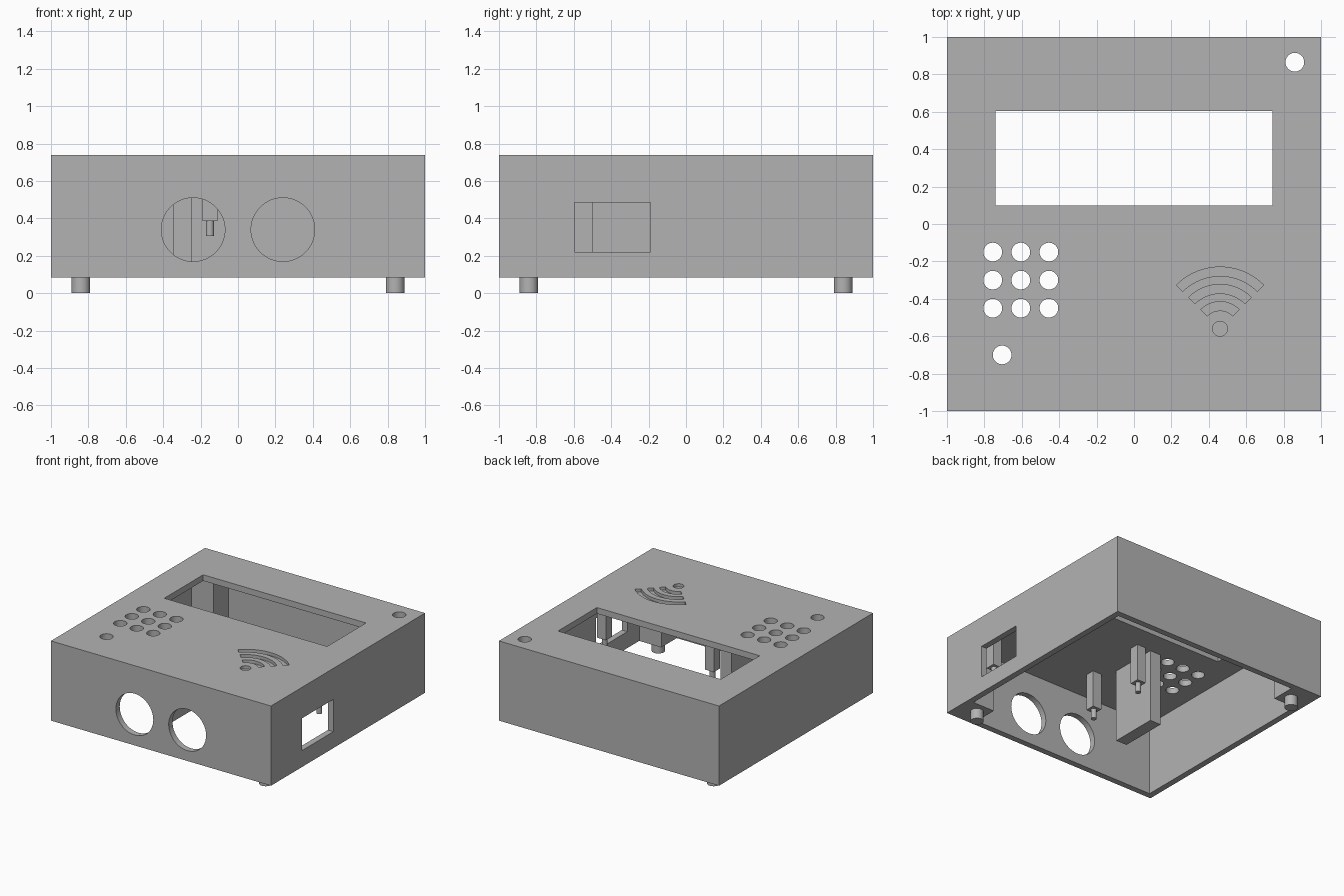
import bpy, bmesh, math
from mathutils import Matrix

if "Cube" in bpy.data.objects:
    bpy.data.objects.remove(bpy.data.objects["Cube"])

BASE, TOP, WALL = 0.085, 0.74, 0.05
CEILING = TOP - WALL

grey = bpy.data.materials.new("matte_grey")
grey.use_nodes = True
colour = (0.45, 0.45, 0.45, 1)
grey.diffuse_color = colour
grey.node_tree.nodes["Principled BSDF"].inputs["Base Color"].default_value = colour


def box(bm, x, y, z):
    """Box from three (low, high) ranges."""
    verts = bmesh.ops.create_cube(bm, size=1)["verts"]
    for v in verts:
        for i, (low, high) in enumerate((x, y, z)):
            v.co[i] = low if v.co[i] < 0 else high


def cylinder(bm, centre, radius, length, axis="Z", segments=48):
    turn = Matrix.Rotation(math.pi / 2, 4, "X") if axis == "Y" else Matrix()
    bmesh.ops.create_cone(bm, cap_ends=True, segments=segments, radius1=radius,
                          radius2=radius, depth=length,
                          matrix=Matrix.Translation(centre) @ turn)


def arc(bm, cx, cy, inner, outer, low, high, steps=20):
    """Quarter-ring band opening upward, extruded from low to high."""
    angles = [math.pi / 4 + math.pi / 2 * i / steps for i in range(steps + 1)]
    outline = [(outer, a) for a in angles] + [(inner, a) for a in reversed(angles)]
    verts = [bm.verts.new((cx + r * math.cos(a), cy + r * math.sin(a), low))
             for r, a in outline]
    face = bm.faces.new(verts)
    new = bmesh.ops.extrude_face_region(bm, geom=[face])["geom"]
    bmesh.ops.translate(bm, vec=(0, 0, high - low),
                        verts=[g for g in new if isinstance(g, bmesh.types.BMVert)])


def finish(bm, name):
    bmesh.ops.recalc_face_normals(bm, faces=bm.faces)
    mesh = bpy.data.meshes.new(name)
    bm.to_mesh(mesh)
    bm.free()
    mesh.materials.append(grey)
    obj = bpy.data.objects.new(name, mesh)
    bpy.context.collection.objects.link(obj)
    return obj


def smooth(obj):
    bpy.ops.object.select_all(action="DESELECT")
    obj.select_set(True)
    bpy.context.view_layer.objects.active = obj
    bpy.ops.object.shade_smooth_by_angle(angle=math.radians(30))


# Case: hollow box, open underneath
bm = bmesh.new()
box(bm, (-1, 1), (-1, 1), (BASE, TOP))
case = finish(bm, "case")

bm = bmesh.new()
inside = 1 - WALL
box(bm, (-inside, inside), (-inside, inside), (BASE - 0.1, CEILING))
cavity = finish(bm, "cavity_cutter")

# Openings in the lid and walls
bm = bmesh.new()
box(bm, (-0.74, 0.74), (0.1, 0.605), (CEILING - 0.05, TOP + 0.05))
box(bm, (0.9, 1.1), (-0.595, -0.19), (0.22, 0.485))
for x in (-0.24, 0.24):
    cylinder(bm, (x, -1, 0.34), 0.17, 0.2, "Y", 64)
round_holes = [(-0.755 + 0.15 * i, -0.15 - 0.15 * j) for i in range(3) for j in range(3)]
for x, y in round_holes + [(-0.705, -0.7), (0.86, 0.865)]:
    cylinder(bm, (x, y, TOP), 0.05, 0.2)

# Engraved signal symbol
depth = 0.025
cylinder(bm, (0.46, -0.56, TOP), 0.04, 2 * depth, segments=32)
for outer in (0.145, 0.237, 0.33):
    arc(bm, 0.46, -0.56, outer - 0.048, outer, TOP - depth, TOP + depth)
openings = finish(bm, "openings_cutter")

for cutter in (cavity, openings):
    cutter.hide_render = True
    mod = case.modifiers.new(cutter.name, "BOOLEAN")
    mod.operation, mod.solver, mod.object = "DIFFERENCE", "EXACT", cutter
    bpy.context.view_layer.objects.active = case
    bpy.ops.object.modifier_apply(modifier=mod.name)
    bpy.data.objects.remove(cutter)
smooth(case)

# Corner blocks with round feet, on one diagonal
for side, name in ((1, "front_left"), (-1, "back_right")):
    bm = bmesh.new()
    span = sorted((0.75 * side, inside * side))
    box(bm, span, sorted((-v for v in span)), (BASE, CEILING))
    finish(bm, name + "_corner_block")
    bm = bmesh.new()
    cylinder(bm, (0.84 * side, -0.84 * side, BASE / 2), 0.05, BASE)
    smooth(finish(bm, name + "_foot"))

# Hanging board posts with thin pins
half, post_end, pin_end = 0.04, 0.385, 0.305
for x, side in ((-0.15, "right"), (0.83, "left")):
    for y, end in ((-0.65, "front"), (-0.13, "back")):
        bm = bmesh.new()
        box(bm, (x - half, x + half), (y - half, y + half), (post_end, CEILING))
        finish(bm, f"{end}_{side}_post")
        bm = bmesh.new()
        cylinder(bm, (x, y, (post_end + pin_end) / 2), 0.022, post_end - pin_end, segments=24)
        smooth(finish(bm, f"{end}_{side}_pin"))

# Inner divider slab
bm = bmesh.new()
box(bm, (-0.345, -0.245), (-0.5, -0.1), (BASE, CEILING))
finish(bm, "divider")
